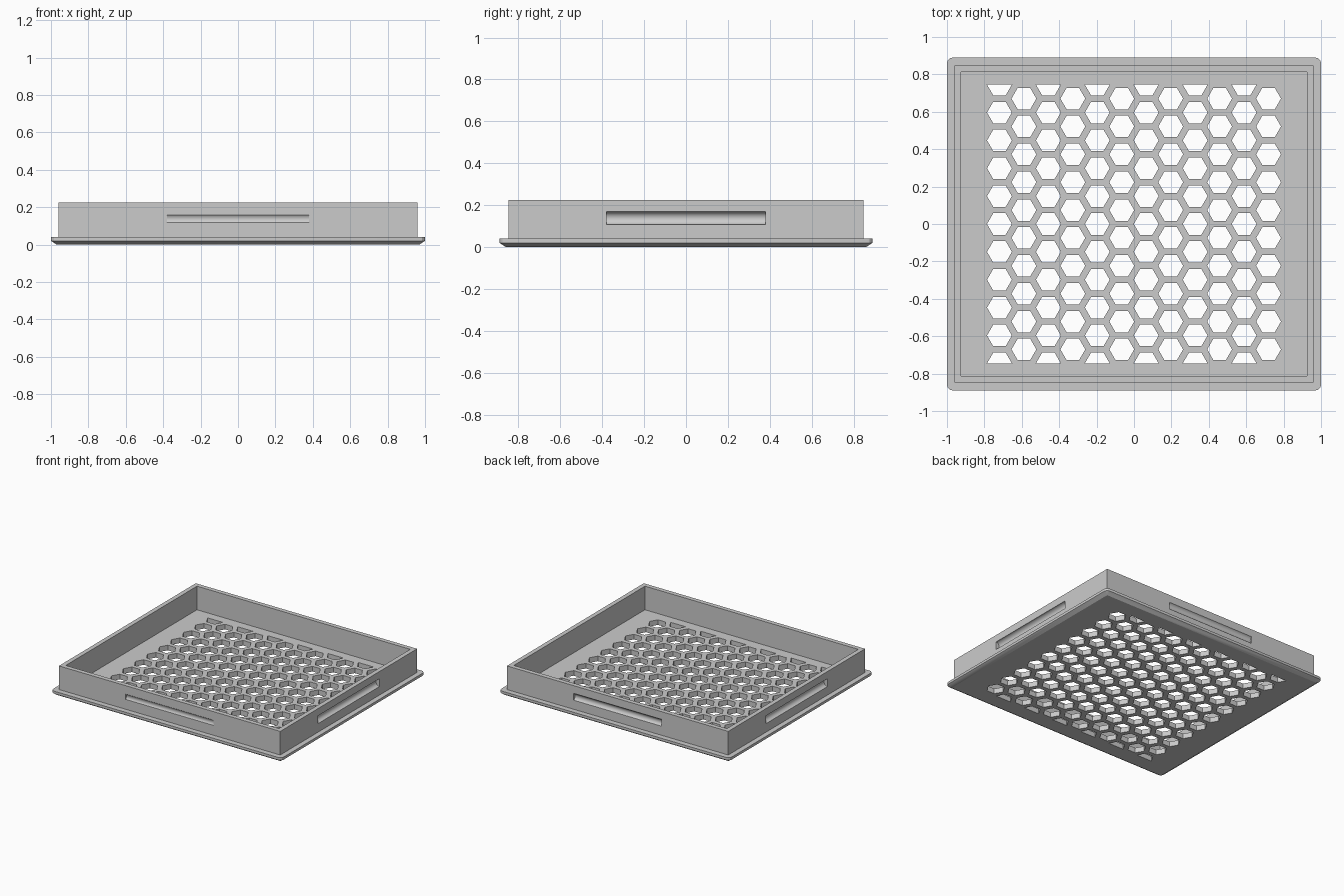
import bpy
import bmesh
import math
from mathutils import Vector

default_cube = bpy.data.objects.get("Cube")
if default_cube:
    bpy.data.objects.remove(default_cube, do_unlink=True)

grey = bpy.data.materials.new("light grey plastic")
grey.use_nodes = True
grey.diffuse_color = (0.6, 0.6, 0.6, 1)
grey.node_tree.nodes["Principled BSDF"].inputs["Base Color"].default_value = (0.6, 0.6, 0.6, 1)


def add_object(name, bm):
    bmesh.ops.recalc_face_normals(bm, faces=bm.faces)
    mesh = bpy.data.meshes.new(name)
    bm.to_mesh(mesh)
    bm.free()
    mesh.materials.append(grey)
    obj = bpy.data.objects.new(name, mesh)
    bpy.context.collection.objects.link(obj)
    return obj


def prism(bm, outline, axis, start, length):
    """Extrude a closed outline of points along an axis."""
    face = bm.faces.new([bm.verts.new(p + axis * start) for p in outline])
    result = bmesh.ops.extrude_face_region(bm, geom=[face], use_keep_orig=True)
    moved = [v for v in result["geom"] if isinstance(v, bmesh.types.BMVert)]
    bmesh.ops.translate(bm, verts=moved, vec=axis * length)


def cut(target, cutter):
    cutter.hide_render = True
    mod = target.modifiers.new("cut", "BOOLEAN")
    mod.operation = "DIFFERENCE"
    mod.solver = "EXACT"
    mod.object = cutter
    bpy.context.view_layer.objects.active = target
    bpy.ops.object.modifier_apply(modifier=mod.name)
    bpy.data.objects.remove(cutter, do_unlink=True)


X, Y, Z = Vector((1, 0, 0)), Vector((0, 1, 0)), Vector((0, 0, 1))
HALF_X, HALF_Y = 1.0, 0.89
FLOOR, RIM = 0.04, 0.225

# Base plate: rounded corners above, tapering to a smaller square-cornered underside
bm = bmesh.new()
edge = 0.03
for sx in (-1, 1):
    for sy in (-1, 1):
        cx, cy = HALF_X - edge, HALF_Y - edge
        bm.verts.new((sx * cx, sy * cy, 0))
        for step in range(4):
            a = step * math.pi / 6
            for z in (FLOOR / 2, FLOOR):
                bm.verts.new((sx * (cx + edge * math.cos(a)), sy * (cy + edge * math.sin(a)), z))
bmesh.ops.convex_hull(bm, input=bm.verts)
bmesh.ops.dissolve_limit(bm, angle_limit=0.01, verts=bm.verts, edges=bm.edges)
plate = add_object("base_plate", bm)

# Honeycomb openings, halved where they meet the front and back limits
bm = bmesh.new()
pitch, radius, columns = 0.149, 0.0664, 12
spacing, limit = 0.1308, 5 * pitch
for col in range(columns):
    cx = (col - (columns - 1) / 2) * spacing
    odd = col % 2
    for row in range(-5, 5 if odd else 6):
        cy = (row + odd / 2) * pitch
        corners = [Vector((cx + radius * math.cos(k * math.pi / 3),
                           cy + radius * math.sin(k * math.pi / 3), 0)) for k in range(6)]
        corners = [p for p in corners if abs(p.y) < limit + 0.001]
        prism(bm, corners, Z, -0.05, 0.15)
cut(plate, add_object("honeycomb_cutter", bm))

# Upright wall frame
WALL_X, WALL_Y, THICK = 0.96, 0.848, 0.035
bm = bmesh.new()
rings = []
for inset, z in ((0, FLOOR), (0, RIM), (THICK, RIM), (THICK, FLOOR)):
    x, y = WALL_X - inset, WALL_Y - inset
    rings.append([bm.verts.new((sx * x, sy * y, z))
                  for sx, sy in ((-1, -1), (1, -1), (1, 1), (-1, 1))])
for i in range(4):
    lower, upper = rings[i], rings[(i + 1) % 4]
    for k in range(4):
        n = (k + 1) % 4
        bm.faces.new((lower[k], lower[n], upper[n], upper[k]))
walls = add_object("wall_frame", bm)

# Scooped finger grooves, shallower on the front and back
groove_radius, groove_half, groove_z = 0.031, 0.38, 0.138
for name, out, along, distance in (
        ("front", -Y, X, WALL_Y + 0.023), ("back", Y, X, WALL_Y + 0.015),
        ("left", X, Y, WALL_X + 0.002), ("right", -X, Y, WALL_X + 0.002)):
    bm = bmesh.new()
    circle = [out * (distance + groove_radius * math.cos(k * math.pi / 16))
              + Z * (groove_z + groove_radius * math.sin(k * math.pi / 16)) for k in range(32)]
    prism(bm, circle, along, -groove_half, 2 * groove_half)
    cut(walls, add_object(name + "_groove_cutter", bm))

# Smooth the grooves while keeping every edge crisp
for obj in (plate, walls):
    bpy.ops.object.select_all(action="DESELECT")
    obj.select_set(True)
    bpy.context.view_layer.objects.active = obj
    bpy.ops.object.shade_smooth_by_angle(angle=math.radians(25))
